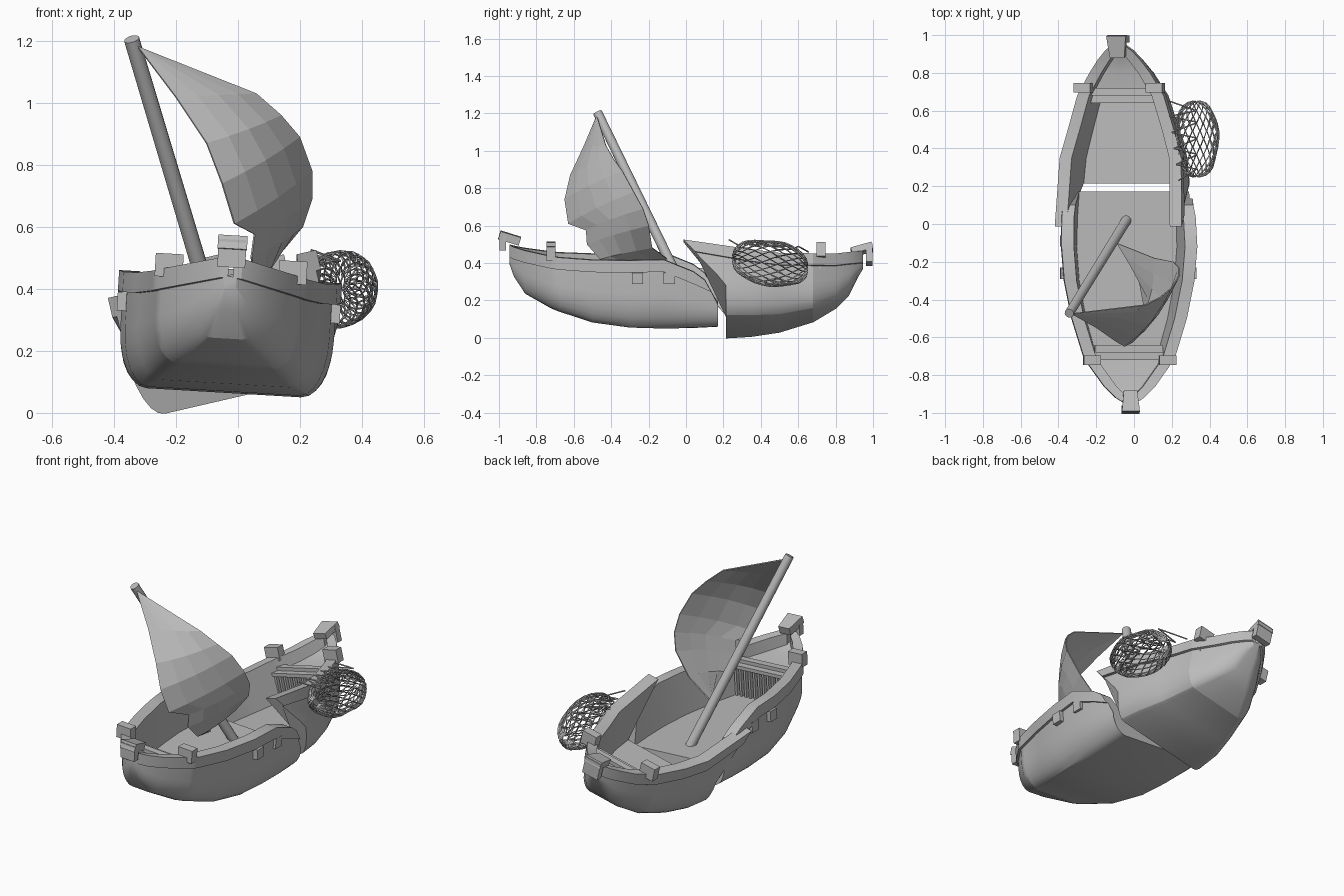
import bpy, bmesh, math
from mathutils import Matrix, Vector

if "Cube" in bpy.data.objects:
    bpy.data.objects.remove(bpy.data.objects["Cube"], do_unlink=True)

grey = bpy.data.materials.new("weathered grey")
grey.use_nodes = True
grey.diffuse_color = (0.5, 0.5, 0.5, 1)
grey.node_tree.nodes["Principled BSDF"].inputs["Base Color"].default_value = (0.5, 0.5, 0.5, 1)


def finish(name, bm, smooth=None):
    bmesh.ops.recalc_face_normals(bm, faces=bm.faces)
    mesh = bpy.data.meshes.new(name)
    bm.to_mesh(mesh)
    bm.free()
    mesh.materials.append(grey)
    obj = bpy.data.objects.new(name, mesh)
    bpy.context.collection.objects.link(obj)
    if smooth:
        bpy.ops.object.select_all(action='DESELECT')
        obj.select_set(True)
        bpy.context.view_layer.objects.active = obj
        bpy.ops.object.shade_smooth_by_angle(angle=math.radians(smooth))
    return obj


def box(name, centre, size, frame, pitch=0, taper=1):
    """Box in a hull's own frame; taper narrows the end nearest the middle of the boat."""
    bm = bmesh.new()
    bmesh.ops.create_cube(bm, size=1)
    for v in bm.verts:
        if v.co.y * centre[1] < 0:
            v.co.x *= taper
    m = frame @ Matrix.Translation(centre) @ Matrix.Rotation(pitch, 4, 'X') @ Matrix.Diagonal((*size, 1))
    bmesh.ops.transform(bm, matrix=m, verts=bm.verts)
    return finish(name, bm)


def rod(name, a, b, r1, r2, sides):
    a, b = Vector(a), Vector(b)
    bm = bmesh.new()
    bmesh.ops.create_cone(bm, cap_ends=True, segments=sides, radius1=r1, radius2=r2, depth=(b - a).length)
    m = Matrix.Translation((a + b) / 2) @ (b - a).to_track_quat('Z', 'Y').to_matrix().to_4x4()
    bmesh.ops.transform(bm, matrix=m, verts=bm.verts)
    return finish(name, bm, 40)


def section(w, b, low, top, floor):
    """Closed hull cross-section: bottom, round bilge, rail, inner wall, floor."""
    side = max(w - 0.015, b + 0.004)
    rail = top - 0.065
    rise = (rail - low) * 0.62
    half = [(0, low)]
    for k in range(7):
        t = k / 6 * math.pi / 2
        half.append((b + (side - b) * math.sin(t), low + rise * (1 - math.cos(t))))
    inner = max(w - 0.065, 0.008)
    foot = inner if top - floor < 0.1 else inner * 0.9
    half += [(side, rail), (w, rail), (w, top), (inner, top), (foot, floor), (0, floor)]
    return half + [(-u, z) for u, z in reversed(half[1:-1])]


def hull(name, stations, frame, break_z, slant):
    """Loft the stations; the last one is the broken end, leaning with height."""
    bm = bmesh.new()
    rings = []
    for i, (y, *dims) in enumerate(stations):
        last = i == len(stations) - 1
        rings.append([bm.verts.new(frame @ Vector((u, y - (max(0, z - break_z) * slant if last else 0), z)))
                      for u, z in section(*dims)])
    n = len(rings[0])
    for a, b in zip(rings, rings[1:]):
        for k in range(n):
            bm.faces.new((a[k], a[(k + 1) % n], b[(k + 1) % n], b[k]))
    bm.faces.new(rings[0])
    bm.faces.new(rings[-1])
    return finish(name, bm, 24)


def frame_of(x, roll):
    return Matrix.Translation((x, 0, 0)) @ Matrix.Rotation(math.radians(-roll), 4, 'Y')


bow = frame_of(-0.05, -3.4)
stern = frame_of(0.02, 13)

# Hull halves: y, half width, bottom half width, bottom z, rail z, floor z
hull("bow_hull", [
    (-.945, .035, .015, .40, .50, .44), (-.92, .075, .025, .33, .49, .425),
    (-.86, .135, .05, .24, .475, .405), (-.72, .235, .13, .165, .45, .38),
    (-.68, .25, .15, .15, .445, .375), (-.679, .25, .15, .15, .445, .2),
    (-.5, .305, .21, .095, .435, .2), (-.3, .345, .245, .07, .435, .2),
    (-.12, .36, .25, .065, .44, .2), (.04, .355, .25, .068, .375, .2),
    (.172, .345, .25, .075, .33, .2)], bow, 0.2, 0.55)
hull("stern_hull", [
    (.945, .035, .015, .38, .47, .41), (.92, .07, .025, .34, .46, .40),
    (.87, .115, .04, .24, .445, .375), (.8, .165, .09, .18, .425, .355),
    (.68, .235, .15, .12, .41, .34), (.679, .235, .15, .12, .41, .18),
    (.5, .288, .2, .075, .40, .18), (.35, .33, .235, .06, .41, .18),
    (.215, .345, .25, .055, .46, .18)], stern, 0.22, 0.95)

# Fittings on both halves: corner posts, cross beam and barred bulkhead
for part, frame, s, post_u, post_z, deck, floor in (
        ("bow", bow, -1, .2, .465, .375, .2), ("stern", stern, 1, .195, .432, .34, .18)):
    for side, label in ((1, "left"), (-1, "right")):
        box(f"{part}_post_{label}", (side * post_u, s * .722, post_z), (.09, .05, .075), frame)
    box(f"{part}_cross_beam", (0, s * .7, deck + .01), (.4, .04, .03), frame)
    box(f"{part}_grille_top", (0, s * .66, deck - .005), (.36, .04, .02), frame)
    for k in range(12):
        box(f"{part}_grille_bar", (-.165 + k * .03, s * .662, (deck + floor) / 2),
            (.013, .025, deck - floor), frame)

# End blocks over the stems
box("bow_block_top", (0, -.943, .535), (.095, .115, .045), bow, -.3, .75)
box("bow_block_front", (0, -.98, .515), (.09, .036, .09), bow)
box("stern_block_top", (0, .94, .485), (.105, .115, .035), stern, .25, .75)
box("stern_block_back", (0, .98, .457), (.1, .036, .1), stern)

# Small square fittings under the rail
for side, label in ((1, "left"), (-1, "right")):
    for y in (-.26, -.09):
        box(f"hull_cleat_{label}", (side * .34, y, .34), (.04, .06, .06), bow)

# Leaning mast
rod("mast", (-.04, .02, .19), (-.343, -.473, 1.205), .027, .025, 14)

# Torn sail: free edge and outer edge, row by row
free_edge = [(-.325, -.48, 1.185), (-.2, -.55, 1.02), (-.1, -.62, .87), (-.05, -.65, .74),
             (-.01, -.63, .61), (.055, -.535, .575), (.045, -.53, .5), (.06, -.46, .42), (.03, -.3, .38)]
outer_edge = [(-.32, -.475, 1.18), (.06, -.43, 1.03), (.14, -.39, .96), (.2, -.34, .89),
              (.24, -.28, .78), (.24, -.23, .69), (.21, -.2, .6), (.11, -.18, .48), (-.09, -.1, .42)]
bm = bmesh.new()
rows = []
for i, (a, b) in enumerate(zip(free_edge, outer_edge)):
    row = []
    for k in range(5):
        t = k / 4
        belly = Vector((.5, -.8, 0)) * .03 * math.sin(math.pi * t) * min(1, i / 2)
        row.append(bm.verts.new(Vector(a).lerp(Vector(b), t) + belly))
    rows.append(row)
for a, b in zip(rows, rows[1:]):
    for k in range(4):
        bm.faces.new((a[k], a[k + 1], b[k + 1], b[k]))
sail = finish("sail", bm)
sail.modifiers.new("cloth", 'SOLIDIFY').thickness = .006

# Fishing net: diamond mesh bag turned into strands
bm = bmesh.new()
around, along = 18, 15
rings = []
for j in range(along):
    t = (j + .4) / (along - .2) * math.pi
    r = math.sin(t) ** .75
    y = .45 - .2 * math.cos(t)
    ring = []
    for i in range(around):
        a = (i + (j % 2) / 2) / around * 2 * math.pi
        wobble = 1 + .04 * math.sin(3 * a + j)
        ring.append(bm.verts.new((.33 + .115 * r * wobble * math.cos(a), y,
                                  .4 + .12 * r * wobble * math.sin(a) - .12 * (y - .45))))
    rings.append(ring)
for j in range(along - 2):
    for i in range(around):
        o = j % 2
        bm.faces.new((rings[j][i], rings[j + 1][(i + o) % around],
                      rings[j + 2][i], rings[j + 1][(i + o - 1) % around]))
net = finish("fishing_net", bm)
wire = net.modifiers.new("strands", 'WIREFRAME')
wire.thickness = .009
wire.use_even_offset = False
wire.use_boundary = True

# Loose strands tying the net to the rail
for k in range(6):
    y = .23 + k * .085
    rail_point = (.235 - .012 * k, y, .525 - .013 * k)
    for step in (-.03, .05):
        rod("net_strand", rail_point, (.33, max(.29, min(.6, y + step)), .49), .004, .004, 5)
